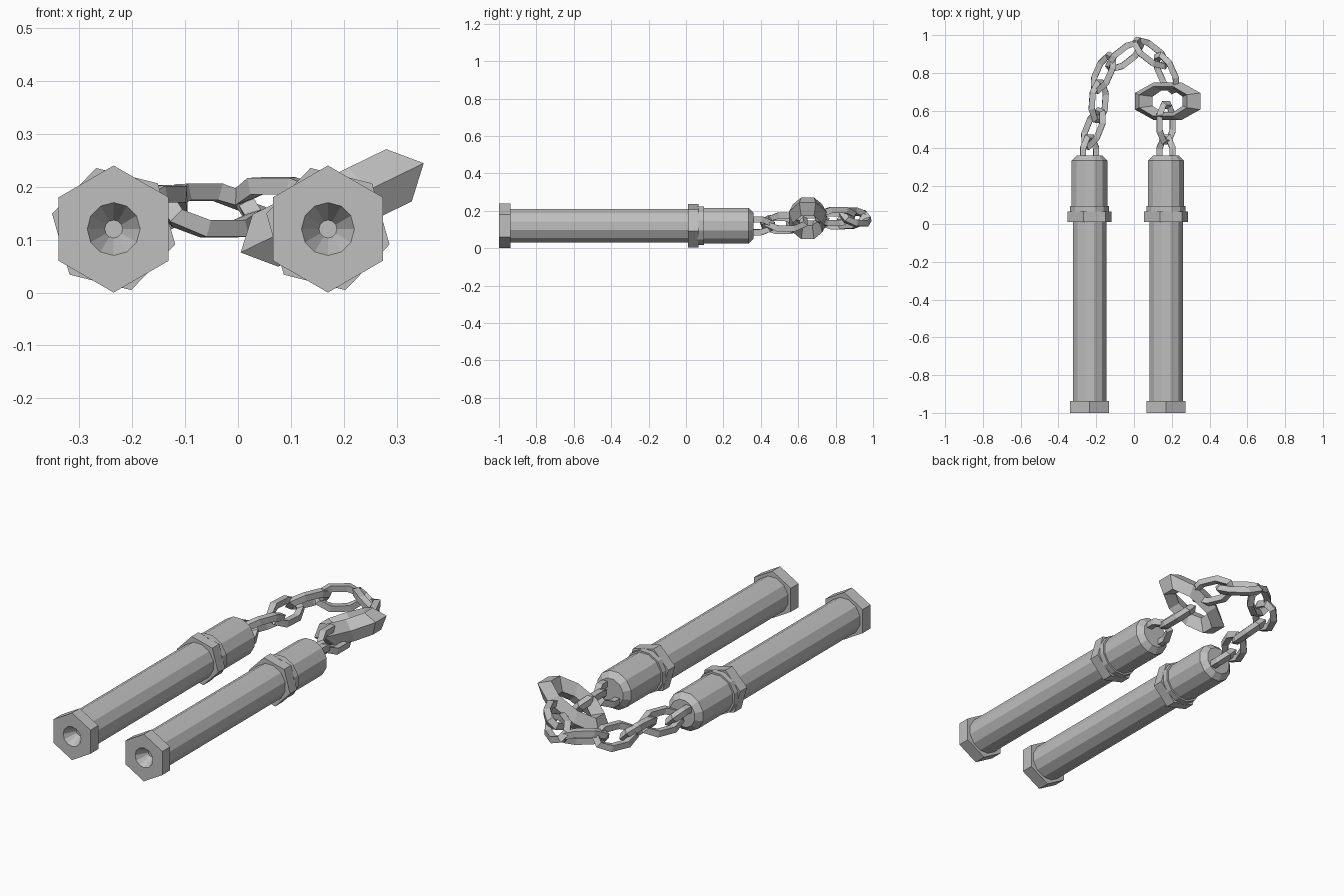
import bpy, math
from mathutils import Vector

if "Cube" in bpy.data.objects:
    bpy.data.objects.remove(bpy.data.objects["Cube"])

steel = bpy.data.materials.new("steel_grey")
steel.diffuse_color = (0.52, 0.52, 0.52, 1)
steel.use_nodes = True
steel.node_tree.nodes["Principled BSDF"].inputs["Base Color"].default_value = steel.diffuse_color


def make(name, verts, faces):
    me = bpy.data.meshes.new(name)
    me.from_pydata(verts, [], faces)
    me.validate()
    me.materials.append(steel)
    ob = bpy.data.objects.new(name, me)
    bpy.context.collection.objects.link(ob)
    # consistent outward normals
    import bmesh
    bm = bmesh.new()
    bm.from_mesh(me)
    bmesh.ops.remove_doubles(bm, verts=bm.verts, dist=1e-5)
    bmesh.ops.recalc_face_normals(bm, faces=bm.faces)
    bm.to_mesh(me)
    bm.free()
    return ob


def turned(name, x, rings, rot):
    """12-point rings along y; each ring is (y, radius, is_hex). Ends are capped."""
    n, verts, faces = 12, [], []
    for y, r, is_hex in rings:
        for i in range(n):
            a = math.radians(rot + 30 * i)
            k = r * (math.cos(math.pi / 6) if is_hex and i % 2 else 1)
            verts.append((x + k * math.cos(a), y, 0.12 + k * math.sin(a)))
    for j in range(len(rings) - 1):
        for i in range(n):
            m = (i + 1) % n
            faces.append((j * n + i, j * n + m, (j + 1) * n + m, (j + 1) * n + i))
    last = (len(rings) - 1) * n
    faces += [tuple(range(n)), tuple(range(last, last + n))]
    return make(name, verts, faces)


def octagon(L, W, Lc, Wc):
    q = [(L / 2, Wc), (Lc, W / 2)]
    q += [(-u, v) for u, v in reversed(q)]
    return q + [(-u, -v) for u, v in q]


def chain_link(name, centre, heading, roll, L=0.23, W=0.14, tu=0.021, tv=0.021, h=0.023, rise=0.0):
    """Long eight-cornered ring with a diamond section."""
    a, r = math.radians(heading), math.radians(roll)
    u = Vector((math.cos(a), math.sin(a), rise)).normalized()
    side = u.cross(Vector((0, 0, 1))).normalized()
    up = side.cross(u)
    v = side * math.cos(r) + up * math.sin(r)
    w = v.cross(u)
    loops = []
    for k, z in ((0, 0), (1, h), (2, 0), (1, -h)):   # outer, top, inner, bottom
        l2, w2 = L - 2 * k * tu, W - 2 * k * tv
        loops.append([(p, q, z) for p, q in octagon(l2, w2, l2 * 0.22, w2 * 0.21)])
    verts = [Vector(centre) + u * p + v * q + w * z for lp in loops for p, q, z in lp]
    faces = []
    for j in range(4):
        for i in range(8):
            m, t = (i + 1) % 8, (j + 1) % 4
            faces.append((j * 8 + i, j * 8 + m, t * 8 + m, t * 8 + i))
    return make(name, verts, faces)


# two handles
for side, x in (("left", -0.235), ("right", 0.17)):
    # hexagonal end cap with a conical hole
    turned(side + "_end_cap", x, [(-0.91, 0.0005, False), (-1, 0.05, False), (-1, 0.12, True),
                                  (-0.937, 0.12, True), (-0.937, 0.06, False)], 30)
    # grip tube
    turned(side + "_grip", x, [(-0.94, 0.092, False), (0.03, 0.092, False)], 15)
    # twisted hexagonal collar and its step ring
    turned(side + "_collar", x, [(0.01, 0.12, True), (0.066, 0.12, True)], 46)
    turned(side + "_step_ring", x, [(0.06, 0.107, False), (0.095, 0.107, False)], 16)
    # chamfered top sleeve
    turned(side + "_sleeve", x, [(0.06, 0.098, False), (0.335, 0.098, False),
                                 (0.362, 0.07, False)], 15)

# chain: centre, heading, roll
links = [
    ((-0.235, 0.36, 0.12), 90, -45),
    ((-0.215, 0.505, 0.128), 68, 45),
    ((-0.187, 0.65, 0.14), 86, -45),
    ((-0.162, 0.80, 0.152), 66, 45),
    ((-0.05, 0.89, 0.155), 38, -45),
    ((0.088, 0.905, 0.167), -38, 45),
    ((0.172, 0.80, 0.17), -66, -45),
    ((0.17, 0.535, 0.14), 90, -45),
    ((0.17, 0.36, 0.12), 90, 45),
]
for i, (c, heading, roll) in enumerate(links):
    chain_link("chain_link_%d" % (i + 1), c, heading, roll)

# one oversized, sideways-stretched link
chain_link("wide_link", (0.178, 0.65, 0.16), 90, 26, L=0.20, W=0.385, tu=0.022, tv=0.052, h=0.055)
